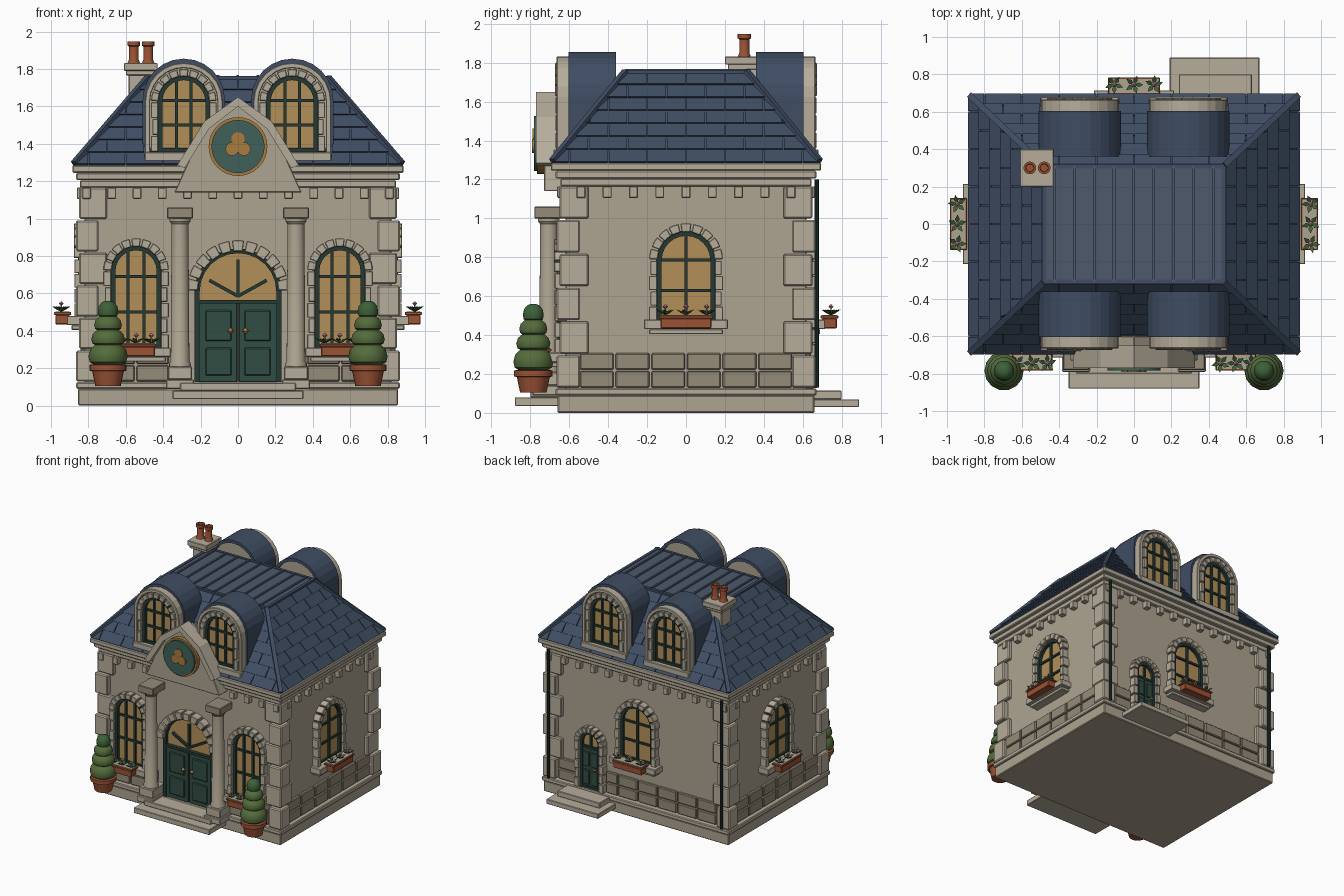
import bpy, bmesh, math
from math import sin, cos, pi, sqrt
from mathutils import Matrix, Vector

if "Cube" in bpy.data.objects:
    bpy.data.objects.remove(bpy.data.objects["Cube"])

COL = dict(stone=(.42, .37, .28), trim=(.47, .42, .33), dark=(.3, .26, .19), roof=(.05, .075, .125),
           top=(.075, .1, .15), green=(.018, .04, .033), door=(.03, .075, .055), glass=(.45, .28, .1),
           clay=(.33, .085, .035), gold=(.4, .2, .05), leaf=(.045, .12, .04), hedge=(.09, .15, .045),
           pink=(.6, .25, .32), emblem=(.05, .12, .1))
MATS = {}
for k, c in COL.items():
    MATS[k] = bpy.data.materials.new(k)
    MATS[k].diffuse_color = (*c, 1)
M = Matrix()          # current wall frame: x along the wall, -y outwards


def add(name, verts, faces, col, smooth=False, bevel=0):
    me = bpy.data.meshes.new(name)
    me.from_pydata([M @ Vector(v) for v in verts], [], faces)
    bm = bmesh.new()
    bm.from_mesh(me)
    bmesh.ops.recalc_face_normals(bm, faces=bm.faces)
    bm.to_mesh(me)
    bm.free()
    me.materials.append(MATS[col])
    if smooth:
        me.polygons.foreach_set("use_smooth", [True] * len(me.polygons))
        me.set_sharp_from_angle(angle=math.radians(35))
    ob = bpy.data.objects.new(name, me)
    bpy.context.collection.objects.link(ob)
    if bevel:
        b = ob.modifiers.new("bevel", 'BEVEL')
        b.width, b.segments = bevel, 1
    return ob


def prisms(name, parts, col, bevel=0):
    """parts: (outline of (u,z), depth in, depth out) with depth measured outwards"""
    V, F = [], []
    for pts, d0, d1 in parts:
        n, o = len(pts), len(V)
        V += [(u, -d0, z) for u, z in pts] + [(u, -d1, z) for u, z in pts]
        F += [[o + i for i in range(n)], [o + n + i for i in range(n)]]
        F += [[o + i, o + (i + 1) % n, o + n + (i + 1) % n, o + n + i] for i in range(n)]
    return add(name, V, F, col, bevel=bevel)


def rect(u0, u1, z0, z1):
    return [(u0, z0), (u1, z0), (u1, z1), (u0, z1)]


def arc(u, z, r, a0=0., a1=pi, n=12):
    return [(u + r * cos(a0 + (a1 - a0) * i / n), z + r * sin(a0 + (a1 - a0) * i / n)) for i in range(n + 1)]


def arch(u, z0, zc, r):
    return [(u + r, z0)] + arc(u, zc, r) + [(u - r, z0)]


def band(u, z0, zc, r0, r1):
    return arch(u, z0, zc, r1) + arch(u, z0, zc, r0)[::-1]


def line(p, q, w):
    p, q = Vector(p), Vector(q)
    t = (q - p).normalized() * w / 2
    s = Vector((-t.y, t.x))
    return [tuple(v) for v in (p + s, q + s, q - s, p - s)]


def lathe(name, x, y, prof, col, n=24):
    V = [(x + r * cos(2 * pi * i / n), y + r * sin(2 * pi * i / n), z) for r, z in prof for i in range(n)]
    F = [[j * n + i, j * n + (i + 1) % n, (j + 1) * n + (i + 1) % n, (j + 1) * n + i]
         for j in range(len(prof) - 1) for i in range(n)]
    F += [list(range(n)), list(range(len(V) - n, len(V)))]
    return add(name, V, F, col, smooth=True)


def beam(name, p, q, w, col):
    p, q = Vector(p), Vector(q)
    t = (q - p).normalized()
    s = t.cross(Vector((0, 0, 1))).normalized() * w
    k = s.cross(t).normalized() * w
    V = [e + a for e in (p, q) for a in (s + k, s - k, -s - k, -s + k)]
    add(name, V, [[0, 1, 2, 3], [4, 5, 6, 7]] + [[i, (i + 1) % 4, 4 + (i + 1) % 4, 4 + i] for i in range(4)], col)


def voussoirs(name, u, zc, r0, r1, d0, d1, n=9):
    g = .025
    prisms(name, [(arc(u, zc, r1, pi * i / n + g, pi * (i + 1) / n - g, 2) +
                   arc(u, zc, r0, pi * i / n + g, pi * (i + 1) / n - g, 2)[::-1], d0, d1) for i in range(n)],
           'trim', .004)


def window(name, u, z0, zc, r, D, uprights, rails, w=.045):
    prisms(name + "_glass", [(arch(u, z0, zc, r), D - .02, D + .012)], 'glass')
    bars = [(band(u, z0, zc, r - .02, r + .008), D - .02, D + .035)]
    bars += [(rect(u + b - .008, u + b + .008, z0, zc + sqrt(r * r - b * b)), D, D + .028) for b in uprights]
    bars += [(rect(u - r, u + r, z - .008, z + .008), D, D + .026) for z in rails]
    prisms(name + "_frame", bars + [(rect(u - r, u + r, z0, z0 + .02), D, D + .03)], 'green')
    voussoirs(name + "_arch", u, zc, r, r + w, D - .02, D + .058)
    n = max(2, round((zc - z0) / .085))
    h = (zc - z0) / n
    prisms(name + "_jambs", [(rect(u + s * (r + .003), u + s * (r + w - .008 * (i % 2)), z0 + i * h + .003,
                                   z0 + (i + 1) * h - .003), D - .02, D + .055)
                             for i in range(n) for s in (-1, 1)], 'trim', .003)


def planter(name, u, z, D, w):
    prisms(name + "_sill", [(rect(u - w - .085, u + w + .085, z - .005, z + .045), D - .02, D + .095),
                            (rect(u - w - .06, u + w + .06, z - .03, z - .005), D - .02, D + .07)], 'trim', .004)
    prisms(name + "_box", [(rect(u - w, u + w, z, z + .05), D + .08, D + .155),
                           (rect(u - w - .008, u + w + .008, z + .05, z + .065), D + .072, D + .163)], 'clay', .003)
    prisms(name + "_soil", [(rect(u - w, u + w, z + .06, z + .069), D + .08, D + .155)], 'stone')
    V, F = [], []
    for k in (-1, 0, 1):
        c = Vector((u + k * w * .82, -D - .125, z + .066))
        for j in range(5):      # leaves fanning out of each plant
            a = 2 * pi * j / 5 + .6 + k
            t, s, o = Vector((cos(a), sin(a), 0)), Vector((-sin(a), cos(a), 0)) * .013, len(V)
            V += [c, c + t * .025 + s + Vector((0, 0, .022)), c + t * .05 + Vector((0, 0, .03)),
                  c + t * .025 - s + Vector((0, 0, .022)), c + t * .025 + Vector((0, 0, .012))]
            F += [[o, o + 1, o + 2, o + 3], [o, o + 1, o + 4], [o + 1, o + 2, o + 4], [o + 2, o + 3, o + 4], [o + 3, o, o + 4]]
        lathe(name + "_bloom", c.x, c.y, [(.004, c.z), (.004, c.z + .035), (.015, c.z + .045), (.004, c.z + .056)], 'pink', 6)
    add(name + "_leaves", V, F, 'leaf')


def layer(name, x, y, z0, z1, col='stone', bevel=.006):
    prisms(name, [(rect(-x, x, z0, z1), -y, y)], col, bevel)


# body, plinth, cornice
layer("plinth", .855, .66, 0, .09)
layer("plinth_cap", .865, .67, .09, .125, 'trim')
layer("walls", .82, .62, .12, 1.2)
layer("frieze", .845, .645, 1.165, 1.205, 'trim')
layer("cornice", .865, .67, 1.205, 1.245, 'trim')
layer("cornice_top", .885, .695, 1.245, 1.285, 'trim')

# corner stones, alternating long and short
for sx in (-1, 1):
    for sy in (-1, 1):
        for i in range(6):
            a, e = (.15, .03) if i % 2 else (.12, .045)
            z = .125 + i * .174
            prisms("corner_stone", [(rect(sx * (.82 + e - a), sx * (.82 + e), z + .004, z + .17),
                                     sy * (.62 + e - a), sy * (.62 + e))], 'trim', .008)

# roof core and standing seam top
Z0, Z1 = 1.285, 1.75
V = [(sx * x, sy * y, z) for x, y, z in ((.875, .685, Z0), (.48, .31, Z1)) for sx, sy in ((-1, -1), (1, -1), (1, 1), (-1, 1))]
add("roof_core", V, [[0, 1, 2, 3], [4, 5, 6, 7]] + [[i, (i + 1) % 4, 4 + (i + 1) % 4, 4 + i] for i in range(4)], 'roof')
layer("roof_deck", .475, .31, 1.74, 1.757, 'top', 0)
prisms("roof_seams", [(rect(-.425 + i * .106 - .007, -.425 + i * .106 + .007, 1.75, 1.768), -.31, .31) for i in range(9)], 'top')
for sx in (-1, 1):
    for sy in (-1, 1):
        beam("hip_ridge", (sx * .875, sy * .685, Z0 + .008), (sx * .48, sy * .31, Z1 + .002), .016, 'roof')
    beam("deck_edge", (sx * .48, -.31, Z1), (sx * .48, .31, Z1), .012, 'roof')
    beam("deck_edge", (-.48, sx * .31, Z1), (.48, sx * .31, Z1), .012, 'roof')

# everything repeated around the four walls
for k in range(4):
    M = Matrix.Rotation(k * pi / 2, 4, 'Z')
    A, D, a0, a1, d0, d1 = (.69, .82, .685, .31, .875, .48) if k % 2 else (.88, .62, .875, .48, .685, .31)
    V, F = [], []
    rows = 7
    for i in range(rows):       # overlapping slates cut to the hips
        t0, t1 = i / rows, (i + 1) / rows
        h = [a0 + (a1 - a0) * t for t in (t0, t1)]
        dd = [d0 + (d1 - d0) * t for t in (t0, t1)]
        zz = [Z0 + (Z1 - Z0) * t for t in (t0, t1)]
        for j in range(-6, 6):
            u0 = j * .2 + (i % 2) * .1
            q = [max(-h[e], min(h[e], u)) for e, u in ((0, u0 + .003), (0, u0 + .197), (1, u0 + .197), (1, u0 + .003))]
            if q[1] - q[0] < .005:
                continue
            o = len(V)
            for lift in ((0, 0), (.012, .004)):
                V += [(q[c], -dd[c // 2] - lift[c // 2], zz[c // 2] + lift[c // 2] * .7) for c in range(4)]
            F += [[o, o + 1, o + 2, o + 3], [o + 4, o + 5, o + 6, o + 7]]
            F += [[o + c, o + (c + 1) % 4, o + 4 + (c + 1) % 4, o + 4 + c] for c in range(4)]
    add("roof_slates", V, F, 'roof')
    L = .55 if k % 2 else .81
    n = 5 if k % 2 else 13
    if k % 2:
        us = [i * .135 for i in range(-4, 5)]
    else:
        us = [-.81 + i * .135 for i in range(13)]
    prisms("dentils", [(rect(u - .023, u + .023, 1.105, 1.165), D - .02, D + .042) for u in us], 'trim', .004)
    # foot blocks in two courses, skipping the doors
    n, W = (6, 1.1) if k % 2 else (8, 1.46)
    gap = {0: (-.3, .3), 2: (-.57, -.29)}.get(k, (9, 9))
    blocks = []
    for r in range(2):
        for i in range(n):
            u0, u1 = -W / 2 + i * W / n + .005, -W / 2 + (i + 1) * W / n - .005
            if u0 < gap[0] < u1:
                u1 = gap[0]
            elif u0 < gap[1] < u1:
                u0 = gap[1]
            elif gap[0] <= u0 and u1 <= gap[1]:
                continue
            blocks.append((rect(u0, u1, .13 + r * .092, .215 + r * .092), D - .02, D + .022))
    prisms("foot_blocks", blocks, 'dark', .006)
    if k:
        window("arched_window", 0, .47, .785, .145, D, [0], [.63, .785])
        planter("window_planter", 0, .435, D, .13)
    if k % 2 == 0:              # dormers front and back
        for u in (-.29, .29):
            prisms("dormer_roof", [(band(u, 1.3, 1.635, .195, .22), .36, .605)], 'roof')
            prisms("dormer_body", [(arch(u, 1.29, 1.635, .196), .375, .625)], 'stone')
            prisms("dormer_trim", [(band(u, 1.35, 1.625, .18, .208), .6, .665)], 'trim', .004)
            prisms("dormer_sill", [(rect(u - .21, u + .21, 1.305, 1.355), .55, .68)], 'trim', .005)
            window("dormer_window", u, 1.355, 1.625, .135, .615, [-.04, .04], [1.5, 1.63], .04)

# back door with steps and downpipes
M = Matrix.Rotation(pi, 4, 'Z')
window("back_door_surround", -.43, .125, .51, .09, .62, [0], [.47], .045)
prisms("back_door", [(rect(-.512, -.348, .125, .46), .62, .645)] +
       [(rect(u - .027, u + .027, z, z + .12), .62, .654) for u in (-.47, -.39) for z in (.16, .31)], 'door', .003)
lathe("back_door_knob", -.38, -.665, [(.005, .29), (.014, .3), (.005, .312)], 'gold', 10)
prisms("back_steps", [(rect(-.67, -.19, .03, .07), .6, .89), (rect(-.63, -.24, .07, .115), .6, .8)], 'trim', .004)
for u in (-.80, .80):
    lathe("downpipe", u, -.672, [(.012, .13), (.012, 1.2)], 'green', 10)

# front door, fanlight, steps
M = Matrix()
prisms("fanlight", [(arch(0, .54, .61, .22), .6, .635)], 'glass')
prisms("door_frame", [(band(0, .12, .61, .205, .232), .6, .66), (rect(-.21, .21, .545, .565), .6, .665)] +
       [(line((0, .585), (.17 * cos(a), .585 + .17 * sin(a) * 1.15), .018), .6, .655) for a in (pi / 7, pi / 2, pi * 6 / 7)], 'green')
prisms("double_door", [(rect(s * .004, s * .21, .125, .55), .6, .65) for s in (-1, 1)], 'door', .003)
prisms("door_panels", [(rect(s * .035, s * .175, a, b), .6, .66) for s in (-1, 1) for a, b in ((.16, .31), (.345, .51))], 'door', .006)
voussoirs("door_arch", 0, .61, .215, .275, .6, .69, 11)
for s in (-1, 1):
    lathe("door_knob", s * .04, -.667, [(.005, .385), (.016, .4), (.005, .415)], 'gold', 10)
prisms("front_steps", [(rect(-.35, .35, .035, .08), .6, .88), (rect(-.31, .31, .08, .122), .6, .8)], 'trim', .004)

# columns, front windows, clipped trees
for s in (-1, 1):
    u = s * .31
    prisms("column_base", [(rect(u - .075, u + .075, .09, .14), .6, .79), (rect(u - .065, u + .065, .14, .21), .6, .775)], 'trim', .005)
    lathe("column", u, -.705, [(.058, .2), (.058, .225), (.05, .24), (.045, .97), (.056, .985), (.056, 1.005)], 'stone')
    prisms("column_capital", [(rect(u - .07, u + .07, 1.0, 1.06), .6, .78)], 'dark', .005)
    w = s * .545
    window("front_window", w, .3, .72, .13, .62, [-.042, .042], [.5, .69])
    planter("front_planter", w, .265, .62, .1)
    x, y = s * .695, -.785
    lathe("tree_pot", x, y, [(.068, .105), (.085, .185), (.1, .187), (.1, .218), (.085, .22)], 'clay', 20)
    for z, h, r, c in ((.21, .13, .105, 'hedge'), (.315, .1, .09, 'hedge'), (.395, .09, .074, 'hedge'), (.465, .095, .055, 'leaf')):
        lathe("tree_tier", x, y, [(r * .6, z), (r * .93, z + h * .18), (r, z + h * .4), (r * .9, z + h * .7),
                                  (r * .6, z + h * .92), (r * .25, z + h)], c, 14)

# central gable with medallion
prisms("gable", [([(-.34, 1.14), (.34, 1.14), (.2, 1.45), (0, 1.62), (-.2, 1.45)], .6, .73)], 'stone', .004)
prisms("gable_coping", [([(0, 1.6), (s * .155, 1.48), (s * .285, 1.27), (s * .325, 1.285), (s * .18, 1.52), (0, 1.65)], .65, .77)
                        for s in (-1, 1)], 'trim')
prisms("medallion_rim", [(arc(0, 1.385, .157, 0, 2 * pi - pi / 16, 31), .7, .765)], 'gold')
prisms("medallion", [(arc(0, 1.385, .142, 0, 2 * pi - pi / 16, 31), .7, .782)], 'emblem')
prisms("trefoil", [(arc(.036 * cos(a), 1.39 + .036 * sin(a), .036, 0, 2 * pi - pi / 8, 15), .7, .79 + .001 * i)
                   for i, a in enumerate((pi / 2, pi * 7 / 6, pi * 11 / 6))], 'gold')

# chimney
prisms("chimney", [(rect(-.585, -.455, 1.4, 1.78), -.365, -.235), (rect(-.6, -.44, 1.765, 1.795), -.385, -.215),
                   (rect(-.61, -.43, 1.79, 1.832), -.4, -.2)], 'trim', .004)
for x in (-.557, -.48):
    lathe("chimney_pot", x, .3, [(.034, 1.83), (.026, 1.85), (.026, 1.92), (.034, 1.925), (.034, 1.948), (.022, 1.948), (.02, 1.9)], 'clay', 16)

for m in bpy.data.materials:
    if m.users and not m.is_grease_pencil:
        m.use_nodes = True
        m.node_tree.nodes["Principled BSDF"].inputs["Base Color"].default_value = m.diffuse_color
